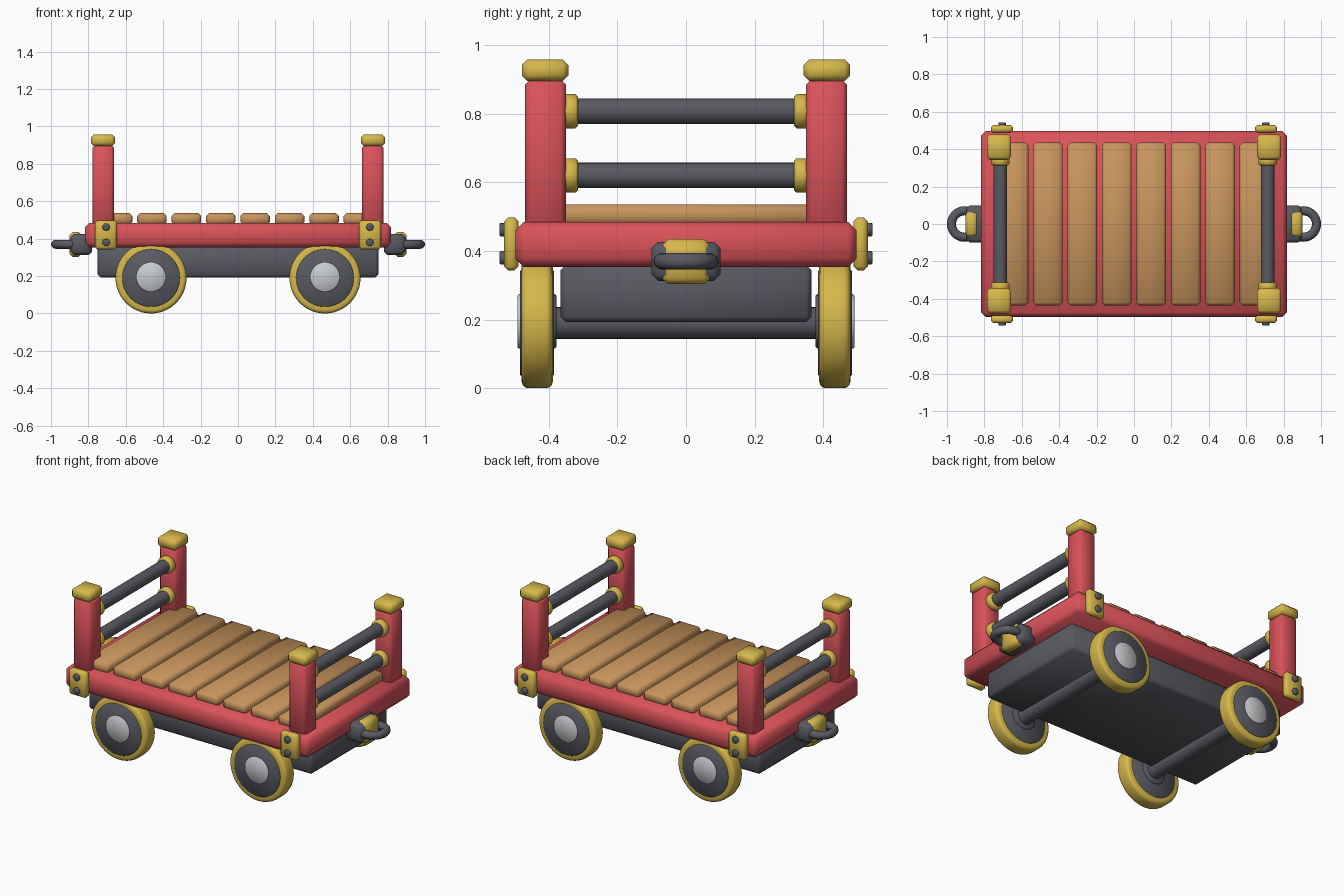
import bpy, math
from mathutils import Vector

cube = bpy.data.objects.get("Cube")
if cube:
    bpy.data.objects.remove(cube, do_unlink=True)


def material(name, r, g, b):
    m = bpy.data.materials.new(name)
    m.use_nodes = True
    m.diffuse_color = (r, g, b, 1)
    bsdf = next(n for n in m.node_tree.nodes if n.type == 'BSDF_PRINCIPLED')
    bsdf.inputs["Base Color"].default_value = (r, g, b, 1)
    return m


RED = material("red paint", 0.70, 0.085, 0.1)
GOLD = material("gold metal", 0.68, 0.48, 0.07)
IRON = material("dark iron", 0.10, 0.103, 0.12)
WOOD = material("tan wood", 0.58, 0.30, 0.11)
SILVER = material("silver metal", 0.58, 0.60, 0.62)


def finish(name, mat, bevel=0, segments=1):
    ob = bpy.context.object
    ob.name = name
    ob.data.materials.append(mat)
    if bevel:
        mod = ob.modifiers.new("Bevel", 'BEVEL')
        mod.width = bevel
        mod.segments = segments
        mod.limit_method = 'ANGLE'
        mod.angle_limit = math.radians(40)
        bpy.ops.object.modifier_apply(modifier=mod.name)
    bpy.ops.object.shade_smooth_by_angle(angle=math.radians(50))
    return ob


def box(name, low, high, mat, bevel=0.015):
    """Bevelled box between two opposite corners."""
    low, high = Vector(low), Vector(high)
    bpy.ops.mesh.primitive_cube_add(size=1, location=(low + high) / 2)
    bpy.context.object.scale = [abs(v) for v in high - low]
    bpy.ops.object.transform_apply(location=False, rotation=False, scale=True)
    return finish(name, mat, bevel)


def rod(name, x, z, y0, y1, radius, mat, bevel=0, sides=32, segments=1):
    """Cylinder lying along y."""
    bpy.ops.mesh.primitive_cylinder_add(
        vertices=sides, radius=radius, depth=abs(y1 - y0),
        location=(x, (y0 + y1) / 2, z), rotation=(math.pi / 2, 0, 0))
    return finish(name, mat, bevel, segments)


# Body and undercarriage
box("body_frame", (-0.818, -0.497, 0.353), (0.818, 0.497, 0.485), RED, 0.025)
box("chassis", (-0.75, -0.365, 0.193), (0.75, 0.365, 0.36), IRON)

# Deck planks
for i in range(8):
    x = (i - 3.5) * 0.184
    box("deck_plank", (x - 0.079, -0.435, 0.475), (x + 0.079, 0.435, 0.536), WOOD)

for sx in (-1, 1):
    end = "left" if sx > 0 else "right"

    # End railings
    for z in (0.62, 0.807):
        rod(end + "_rail", sx * 0.715, z, -0.37, 0.37, 0.037, IRON)

    # Axle
    rod(end + "_axle", sx * 0.465, 0.19, -0.42, 0.42, 0.046, IRON)

    # Coupling block, clasp and ring
    box(end + "_coupling_block", (sx * 0.78, -0.1, 0.313),
        (sx * 0.895, 0.1, 0.426), IRON, 0.018)
    box(end + "_coupling_clasp", (sx * 0.834, -0.07, 0.303),
        (sx * 0.902, 0.07, 0.435), GOLD, 0.018)
    bpy.ops.mesh.primitive_torus_add(
        location=(sx * 0.905, 0, 0.37), major_radius=0.071, minor_radius=0.024,
        major_segments=32, minor_segments=12)
    finish(end + "_coupling_ring", IRON)

    for sy in (-1, 1):
        side = end + ("_back" if sy > 0 else "_front")

        # Corner post, cap and rail collars
        box(side + "_post", (sx * 0.663, sy * 0.35, 0.45),
            (sx * 0.778, sy * 0.469, 0.9), RED)
        box(side + "_post_cap", (sx * 0.657, sy * 0.343, 0.895),
            (sx * 0.787, sy * 0.478, 0.958), GOLD, 0.016)
        for z in (0.62, 0.807):
            rod(side + "_rail_collar", sx * 0.715, z, sy * 0.314, sy * 0.36,
                0.05, GOLD, 0.008)

        # Corner bracket with two bolts
        box(side + "_bracket", (sx * 0.648, sy * 0.488, 0.343),
            (sx * 0.765, sy * 0.53, 0.498), GOLD, 0.012)
        for z in (0.38, 0.462):
            rod(side + "_bolt", sx * 0.705, z, sy * 0.52, sy * 0.544, 0.02,
                IRON, 0.004, 16)

        # Wheel: tyre, disc and hub
        rod(side + "_tyre", sx * 0.465, 0.19, sy * 0.388, sy * 0.479, 0.19,
            GOLD, 0.02, 48, 3)
        rod(side + "_wheel_disc", sx * 0.465, 0.19, sy * 0.384, sy * 0.484,
            0.154, IRON, 0.004, 48)
        rod(side + "_hub", sx * 0.465, 0.195, sy * 0.43, sy * 0.491, 0.079,
            SILVER, 0.004)
        rod(side + "_hub_boss", sx * 0.465, 0.195, sy * 0.378, sy * 0.43, 0.079,
            IRON, 0.004)
